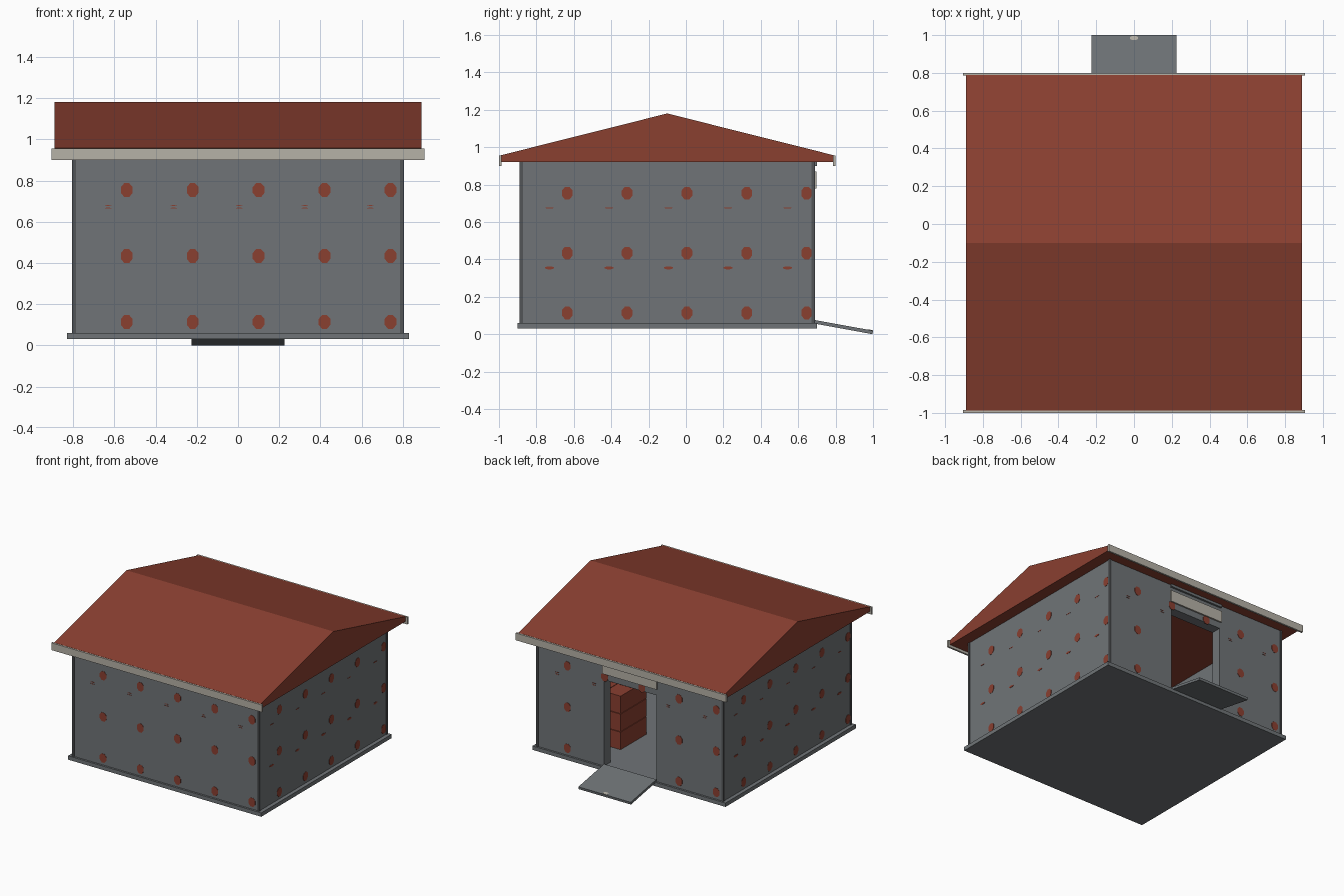
import bpy, bmesh, math

if "Cube" in bpy.data.objects:
    bpy.data.objects.remove(bpy.data.objects["Cube"])


def mat(name, rgb):
    m = bpy.data.materials.new(name)
    m.diffuse_color = (*rgb, 1)
    m.use_nodes = True
    m.node_tree.nodes["Principled BSDF"].inputs["Base Color"].default_value = m.diffuse_color
    return m


GREY = mat("wall grey", (0.16, 0.175, 0.185))
DARK = mat("dark grey trim", (0.085, 0.09, 0.095))
RED = mat("rust red", (0.255, 0.05, 0.03))
BEIGE = mat("pale beige", (0.47, 0.445, 0.39))


def finish(name, bm, m):
    bmesh.ops.recalc_face_normals(bm, faces=bm.faces[:])
    me = bpy.data.meshes.new(name)
    bm.to_mesh(me)
    bm.free()
    me.materials.append(m)
    ob = bpy.data.objects.new(name, me)
    bpy.context.collection.objects.link(ob)
    return ob


def add_box(bm, x0, x1, y0, y1, z0, z1):
    vs = bmesh.ops.create_cube(bm, size=1)["verts"]
    for v in vs:
        v.co = (x1 if v.co.x > 0 else x0, y1 if v.co.y > 0 else y0, z1 if v.co.z > 0 else z0)


def boxes(name, m, *dims):
    bm = bmesh.new()
    for d in dims:
        add_box(bm, *d)
    return finish(name, bm, m)


def prism(name, m, profile, hw):
    """Extrude a (y, z) profile across x from -hw to hw."""
    bm = bmesh.new()
    a = [bm.verts.new((-hw, y, z)) for y, z in profile]
    b = [bm.verts.new((hw, y, z)) for y, z in profile]
    bm.faces.new(a)
    bm.faces.new(b)
    n = len(a)
    for i in range(n):
        j = (i + 1) % n
        bm.faces.new((a[i], a[j], b[j], b[i]))
    return finish(name, bm, m)


# Overall wall footprint
X, Y0, Y1, Z0, Z1, T = 0.80, -0.885, 0.685, 0.06, 0.92, 0.08
DOOR, DOOR_TOP = 0.225, 0.73
YC = -0.10

# Floor slab
boxes("base_slab", GREY, (-0.83, 0.83, -0.90, 0.70, 0.03, Z0))

# Walls, the back one with a doorway
boxes("front_wall", GREY, (-X, X, Y0, Y0 + T, Z0, Z1))
boxes("side_walls", GREY, *[(min(s * X, s * (X - T)), max(s * X, s * (X - T)), Y0 + T, Y1 - T, Z0, Z1)
                            for s in (-1, 1)])
boxes("back_wall", GREY, (-X, -DOOR, Y1 - T, Y1, Z0, Z1), (DOOR, X, Y1 - T, Y1, Z0, Z1),
      (-DOOR, DOOR, Y1 - T, Y1, DOOR_TOP, Z1))

# Slim corner trims
c = 0.009
boxes("corner_trims", DARK, *[(sx * (X - 0.004) - c, sx * (X - 0.004) + c, y - c, y + c, Z0, Z1)
                              for sx in (-1, 1) for y in (Y0 + 0.004, Y1 - 0.004)])

# Gable roof with flat soffit, and eave boards
prism("roof", RED, [(-0.988, Z1), (0.788, Z1), (0.788, 0.957), (YC, 1.18), (-0.988, 0.957)], 0.89)
boxes("eave_boards", BEIGE, (-0.905, 0.905, -1.0, -0.986, 0.90, 0.956),
      (-0.905, 0.905, 0.786, 0.80, 0.90, 0.956))

# Door surround: header board, rail above it
boxes("door_header_board", BEIGE, (-0.235, 0.235, Y1, 0.697, 0.78, 0.87))
boxes("door_top_rail", GREY, (-0.235, 0.235, Y1, 0.70, 0.90, Z1))

# Loading ramp
prism("ramp", GREY, [(0.685, 0.057), (0.685, 0.076), (1.0, 0.019), (0.997, 0.0)], 0.225)

# Stacked crates inside
crates = []
for i in range(3):
    for j in range(2):
        for k in range(3):
            x, y, z = 0.285 + i * 0.14, 0.08 + j * 0.16, Z0 + k * 0.14
            crates.append((x, x + 0.136, y, y + 0.156, z, z + 0.136))
boxes("crates", RED, *crates)


# Rust marks: thin plates placed on a wall by an (along, height) mapping
def add_mark(bm, place, u, z, w, h, n=8):
    ring = [(u + w / 2 * math.cos(a), z + h / 2 * math.sin(a) * (1.0 if math.sin(a) > 0 else 1.1))
            for a in [math.tau * (i + 0.5) / n for i in range(n)]]
    outer = [bm.verts.new(place(p, q, 0.002)) for p, q in ring]
    inner = [bm.verts.new(place(p, q, -0.001)) for p, q in ring]
    bm.faces.new(outer)
    bm.faces.new(inner)
    for i in range(n):
        j = (i + 1) % n
        bm.faces.new((outer[i], outer[j], inner[j], inner[i]))


def wall_marks(name, place, u0, streak0, side, skip=lambda u, z: False):
    bm = bmesh.new()
    for i in range(5):
        for z in (0.115, 0.435, 0.755):
            u = u0 + i * 0.32
            if not skip(u, z):
                add_mark(bm, place, u, z, 0.062, 0.07)
        u = streak0 + i * 0.318
        if side:
            streaks = [(0.675, 0.045, 0.007), (0.355, 0.052, 0.016)]
        else:
            streaks = [(0.666, 0.035, 0.005), (0.68, 0.035, 0.005)]
        for z, w, h in streaks:
            if not skip(u, z):
                add_mark(bm, place, u, z, w, h)
    finish(name, bm, RED)


in_door = lambda u, z: abs(u) < DOOR + 0.03 and z < DOOR_TOP
wall_marks("front_rust", lambda u, z, d: (u, Y0 - d, z), -0.54, -0.63, False)
wall_marks("back_rust", lambda u, z, d: (-u, Y1 + d, z), -0.54, -0.63, False, in_door)
wall_marks("right_rust", lambda u, z, d: (X + d, u, z), -0.635, -0.73, True)
wall_marks("left_rust", lambda u, z, d: (-X - d, 2 * YC - u, z), -0.635, -0.73, True)

# Small pale worn mark at the ramp's lower edge
bm = bmesh.new()
add_mark(bm, lambda u, v, d: (u, v, 0.019 + (1.0 - v) * 0.181 + d), 0, 0.985, 0.045, 0.024)
finish("ramp_mark", bm, BEIGE)
